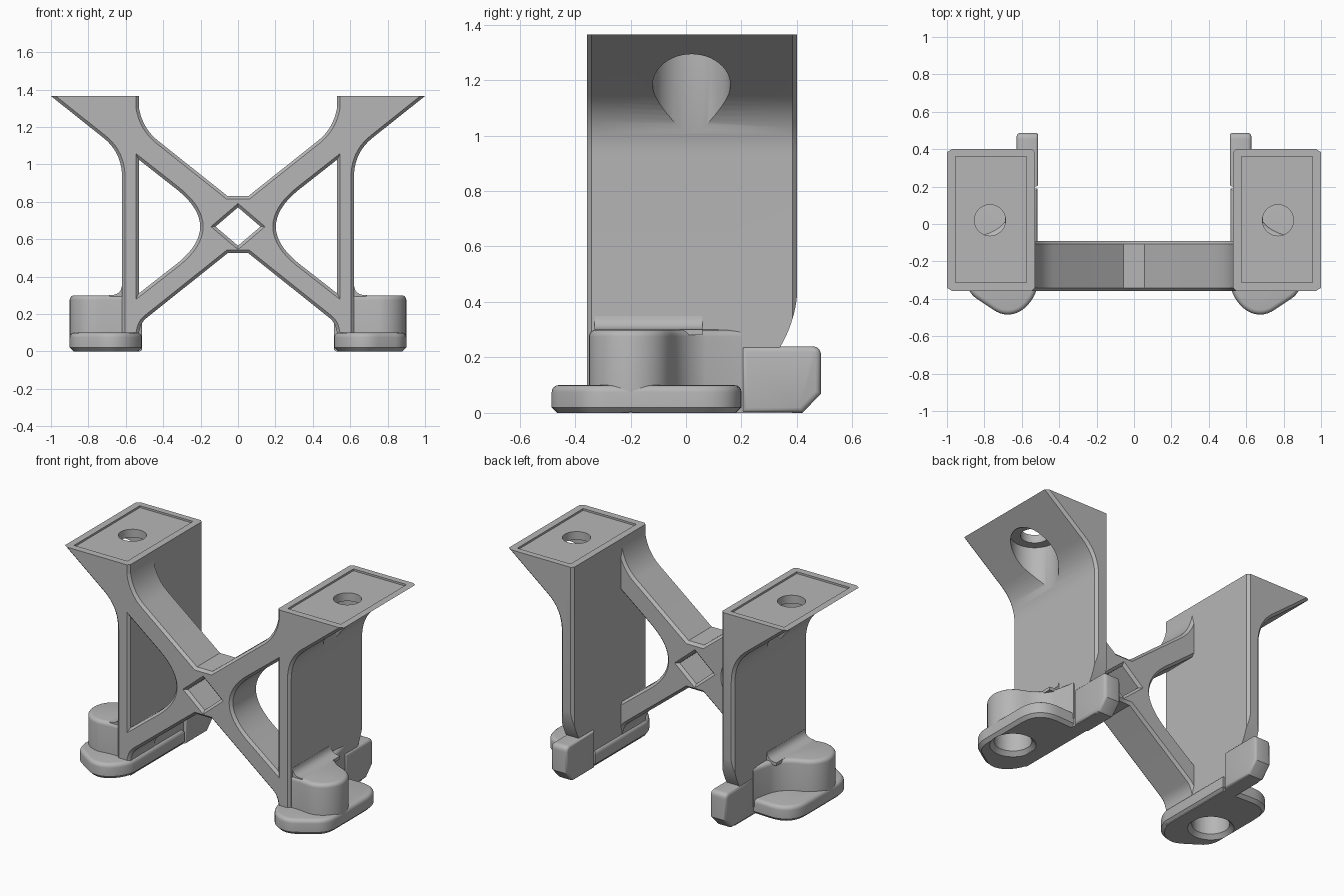
import bpy, bmesh, math
from mathutils import Matrix, Vector

if "Cube" in bpy.data.objects:
    bpy.data.objects.remove(bpy.data.objects["Cube"], do_unlink=True)

grey = bpy.data.materials.new("plain_grey")
grey.use_nodes = True
COLOUR = (0.47, 0.47, 0.47, 1)
grey.diffuse_color = COLOUR
for node in grey.node_tree.nodes:
    if node.type == 'BSDF_PRINCIPLED':
        node.inputs["Base Color"].default_value = COLOUR
        node.inputs["Roughness"].default_value = 0.6


def arc(start, corner, end, steps=10):
    """Rounded corner between two points."""
    a, c, b = Vector(start), Vector(corner), Vector(end)
    ts = [i / steps for i in range(steps + 1)]
    return [tuple(a * (1 - t) ** 2 + c * 2 * t * (1 - t) + b * t * t) for t in ts]


def add_object(name, mesh):
    ob = bpy.data.objects.new(name, mesh)
    bpy.context.collection.objects.link(ob)
    return ob


def from_bmesh(name, bm):
    bmesh.ops.recalc_face_normals(bm, faces=bm.faces[:])
    mesh = bpy.data.meshes.new(name)
    bm.to_mesh(mesh)
    bm.free()
    return add_object(name, mesh)


def prism(name, outline, axis, low, high, low_bevel=None, high_bevel=None, skip=None):
    """Extrude an outline along an axis and bevel the rims of its two caps."""
    place = {'x': lambda a, b, h: (h, a, b),
             'y': lambda a, b, h: (a, h, b),
             'z': lambda a, b, h: (a, b, h)}[axis]
    k = 'xyz'.index(axis)
    bm = bmesh.new()
    rings = [[bm.verts.new(place(a, b, h)) for a, b in outline] for h in (low, high)]
    bm.faces.new(rings[0])
    bm.faces.new(rings[1])
    n = len(outline)
    for i in range(n):
        j = (i + 1) % n
        bm.faces.new((rings[0][i], rings[0][j], rings[1][j], rings[1][i]))
    bmesh.ops.recalc_face_normals(bm, faces=bm.faces[:])
    for level, bevel in ((low, low_bevel), (high, high_bevel)):
        if bevel:
            rim = [e for e in bm.edges
                   if all(abs(v.co[k] - level) < 1e-5 for v in e.verts)
                   and not (skip and all(skip(v.co) for v in e.verts))]
            bmesh.ops.bevel(bm, geom=rim, offset=bevel[0], segments=bevel[1],
                            profile=0.5, affect='EDGES', clamp_overlap=False)
    return from_bmesh(name, bm)


def cone(name, centre, r_low, r_high, low, high):
    bm = bmesh.new()
    bmesh.ops.create_cone(bm, cap_ends=True, segments=48, radius1=r_low,
                          radius2=r_high, depth=high - low)
    bmesh.ops.translate(bm, verts=bm.verts[:], vec=(*centre, (low + high) / 2))
    ob = from_bmesh(name, bm)
    ob.hide_render = True
    return ob


def bake(ob):
    """Replace the mesh by its modified result."""
    bpy.context.view_layer.update()
    deps = bpy.context.evaluated_depsgraph_get()
    mesh = bpy.data.meshes.new_from_object(ob.evaluated_get(deps))
    ob.modifiers.clear()
    ob.data = mesh


def finish(ob, cutters=(), mirror=True):
    for cutter in cutters:
        mod = ob.modifiers.new("cut", 'BOOLEAN')
        mod.operation = 'DIFFERENCE'
        mod.solver = 'EXACT'
        mod.object = cutter
    if mirror:
        ob.modifiers.new("mirror", 'MIRROR').use_mirror_merge = False
    bake(ob)
    ob.data.materials.clear()
    ob.data.materials.append(grey)
    bpy.ops.object.select_all(action='DESELECT')
    ob.select_set(True)
    bpy.context.view_layer.objects.active = ob
    bpy.ops.object.shade_smooth_by_angle(angle=math.radians(32))


WALL_IN, WALL_OUT, TOP, FRONT, BACK = 0.53, 0.62, 1.365, -0.357, 0.40
CHAMFER = 0.016
MID = 0.667

# Cross brace: outline with two windows and a diamond opening
half = (arc((0.055, 0.83), (0.055, 0.83), (0.055, 0.83), 1)[:1]
        + arc((0.43, 1.128), (WALL_IN, 1.21), (WALL_IN + 0.005, 1.355))
        + [(0.575, 1.355), (0.575, 0.04), (WALL_IN, 0.04)]
        + arc((WALL_IN, 0.09), (0.525, 0.15), (0.49, 0.178), 6)
        + [(0.055, 0.525)])
flip = lambda pts: [(-x, z) for x, z in reversed(pts)]
window = ([(WALL_IN, 0.31), (WALL_IN, 1.025)]
          + arc((0.32, 0.86), (0.085, MID), (0.32, 2 * MID - 0.86), 16))
diamond = [(0.12, MID), (0, 0.77), (-0.12, MID), (0, 0.565)]

curve = bpy.data.curves.new("brace_outline", 'CURVE')
curve.dimensions = '2D'
curve.fill_mode = 'BOTH'
curve.extrude = 0.1335 - CHAMFER
curve.bevel_depth = CHAMFER
curve.bevel_resolution = 0
curve.offset = -CHAMFER
for loop in (half + flip(half), window, flip(window), diamond):
    spline = curve.splines.new('POLY')
    spline.points.add(len(loop) - 1)
    for point, (x, z) in zip(spline.points, loop):
        point.co = (x, z, 0, 1)
    spline.use_cyclic_u = True
outline = add_object("brace_outline", curve)
bpy.context.view_layer.update()
flat = bpy.data.meshes.new_from_object(
    outline.evaluated_get(bpy.context.evaluated_depsgraph_get()))
bpy.data.objects.remove(outline, do_unlink=True)
bm = bmesh.new()
bm.from_mesh(flat)
bmesh.ops.remove_doubles(bm, verts=bm.verts[:], dist=1e-4)
bm.transform(Matrix.Translation((0, FRONT + 0.1335, 0)) @ Matrix.Rotation(math.pi / 2, 4, 'X'))
finish(from_bmesh("cross_brace", bm), mirror=False)

# Cutters
mount, screw = (0.77, 0.02), (0.75, -0.2)
recess = prism("recess_cutter", [(0.575, -0.312), (0.955, -0.312), (0.955, 0.36), (0.575, 0.36)],
               'z', TOP - 0.012, TOP + 0.1)
heel = prism("heel_cutter", arc((BACK, 0.42), (0.39, 0.32), (0.335, 0.23)) + [(0.5, 0.23), (0.5, 0.42)],
             'x', 0.4, 0.75)
counterbore = cone("counterbore_cutter", mount, 0.14, 0.14, 0.9, 1.3)
mount_hole = cone("mount_hole_cutter", mount, 0.083, 0.083, 1.2, 1.5)
screw_hole = cone("screw_hole_cutter", screw, 0.11, 0.11, -0.1, 0.25)
countersink = cone("countersink_cutter", screw, 0.145, 0.105, -0.01, 0.03)
cutters = [recess, heel, counterbore, mount_hole, screw_hole, countersink]

# Side walls flaring into the mounting plates
wall = ([(WALL_IN, 0), (WALL_OUT, 0)]
        + arc((WALL_OUT, 0.93), (WALL_OUT, 1.063), (0.72, 1.142))
        + [(1.0, TOP), (WALL_IN, TOP)])
legs = prism("side_walls", wall, 'y', FRONT, BACK, (CHAMFER, 1), (CHAMFER, 1),
             skip=lambda co: co.z > TOP - 1e-4)
finish(legs, [heel, counterbore, mount_hole, recess])

# Foot pads
pad = ([(0.515, 0.19)]
       + arc((0.515, -0.33), (0.53, -0.40), (0.585, -0.45), 6)
       + arc((0.61, -0.467), (0.68, -0.505), (0.75, -0.46), 8)
       + arc((0.84, -0.40), (0.90, -0.36), (0.90, -0.27), 8)
       + arc((0.90, 0.03), (0.90, 0.20), (0.74, 0.20), 10))
finish(prism("foot_pads", pad, 'z', 0, 0.1, (0.02, 1), (0.025, 4)),
       [screw_hole, countersink])

# Screw bosses blending into the walls
R = 0.15
ring = [(screw[0] + R * math.cos(math.radians(a)), screw[1] + R * math.sin(math.radians(a)))
        for a in range(-90, 61, 10)]
boss = ([(0.58, 0.2), (0.58, screw[1] - R + 0.01), (0.68, screw[1] - R + 0.01)] + ring
        + arc((0.79, -0.053), (0.69, -0.02), (0.655, 0.07), 8) + [(0.625, 0.2)])
finish(prism("screw_bosses", boss, 'z', 0.05, 0.3, None, (0.025, 4)), [screw_hole])

# Fillets between boss tops and walls
fillet = [(0.6, 0.28), (0.69, 0.28)] + arc((0.69, 0.3), (0.625, 0.3), (0.621, 0.35), 8) + [(0.6, 0.35)]
finish(prism("boss_fillets", fillet, 'y', -0.33, 0.06))

# Rear clips
clip = ([(0.2, 0), (0.42, 0), (0.487, 0.07)]
        + arc((0.487, 0.205), (0.487, 0.24), (0.452, 0.24), 6)
        + [(0.2, 0.24)])
finish(prism("rear_clips", clip, 'x', 0.512, 0.628, (0.015, 3), (0.02, 3)))

for cutter in cutters:
    bpy.data.objects.remove(cutter, do_unlink=True)
